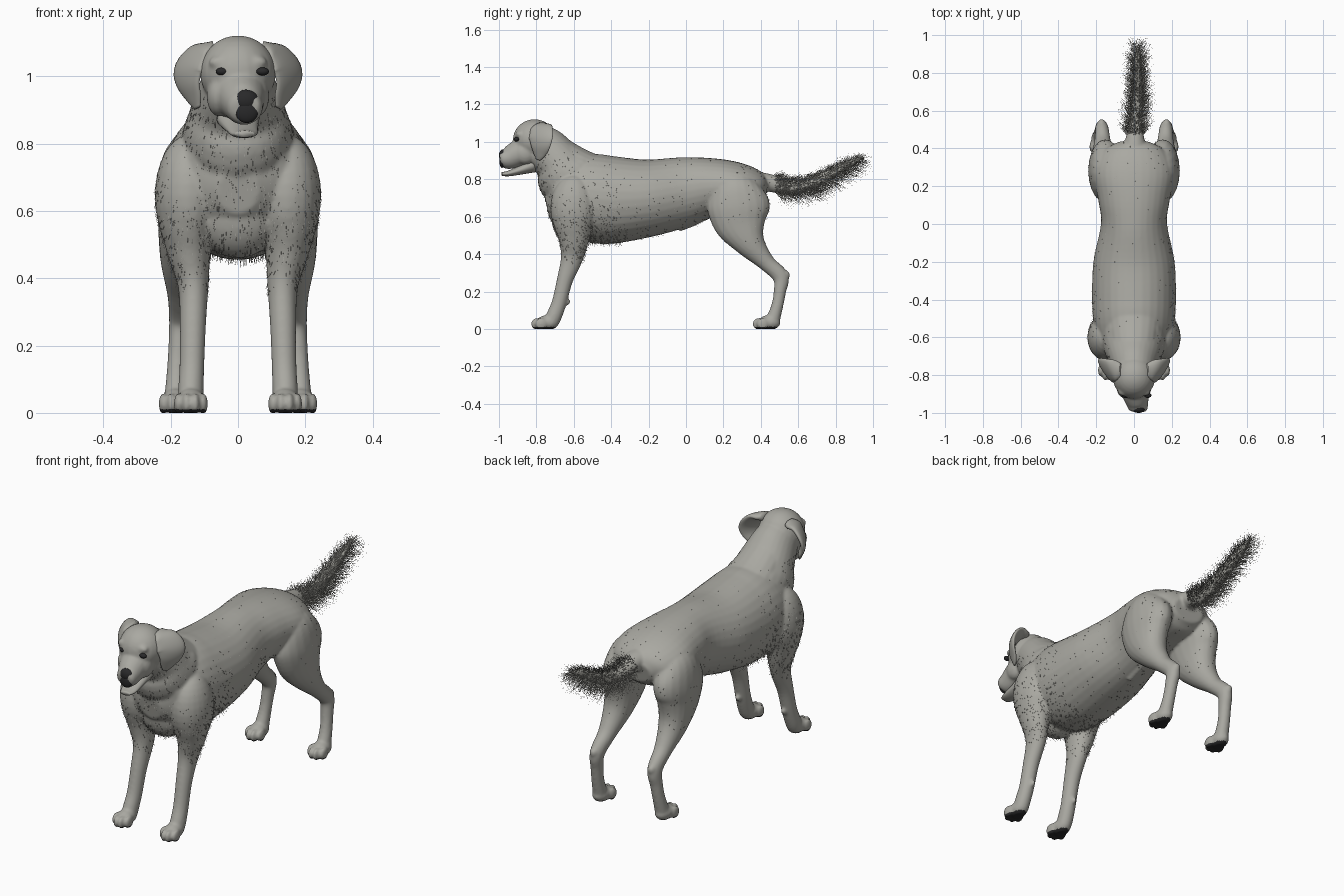
import bpy
import bmesh
import math
import random
from mathutils import Vector, Matrix

random.seed(4)
if "Cube" in bpy.data.objects:
    bpy.data.objects.remove(bpy.data.objects["Cube"])

X = Vector((1, 0, 0))


def material(name, rgb):
    mat = bpy.data.materials.new(name)
    mat.use_nodes = True
    mat.diffuse_color = (*rgb, 1)
    bsdf = mat.node_tree.nodes["Principled BSDF"]
    bsdf.inputs["Base Color"].default_value = (*rgb, 1)
    bsdf.inputs["Roughness"].default_value = 0.8
    return mat


coat = material("grey_coat", (0.4, 0.395, 0.36))
dark_skin = material("dark_skin", (0.022, 0.022, 0.023))


def spline(points, steps=5):
    """Catmull-Rom interpolation of positions and radii together."""
    p = [Vector(q) for q in points]
    p = [p[0] * 2 - p[1]] + p + [p[-1] * 2 - p[-2]]
    out = []
    for i in range(1, len(p) - 2):
        a, b, c, d = p[i - 1:i + 3]
        for k in range(steps):
            t = k / steps
            out.append((b * 2 + (c - a) * t + (a * 2 - b * 5 + c * 4 - d) * t * t
                        + (b * 3 - a - c * 3 + d) * t ** 3) * 0.5)
    return out + [p[-2]]


def tube(bm, points, axis=X, side=1, sides=20):
    """Loft ellipses along a path; each point is x, y, z, width and depth radius."""
    rows = spline([(q[0] * side, *q[1:]) for q in points])
    centres = [Vector(r[:3]) for r in rows]
    rings = []
    for i, r in enumerate(rows):
        t = (centres[min(i + 1, len(rows) - 1)] - centres[max(i - 1, 0)]).normalized()
        u = (axis - t * axis.dot(t)).normalized()
        v = t.cross(u)
        ring = []
        for k in range(sides):
            a = math.tau * k / sides
            ring.append(bm.verts.new(centres[i] + u * max(r[3], 0.003) * math.cos(a)
                                     + v * max(r[4], 0.003) * math.sin(a)))
        rings.append(ring)
    for a, b in zip(rings, rings[1:]):
        for k in range(sides):
            n = (k + 1) % sides
            bm.faces.new((a[k], a[n], b[n], b[k]))
    bm.faces.new(rings[0][::-1])
    bm.faces.new(rings[-1])


def blob(bm, centre, radii):
    place = Matrix.Translation(centre) @ Matrix.Diagonal((*radii, 1))
    bmesh.ops.create_uvsphere(bm, u_segments=24, v_segments=16, radius=1, matrix=place)


def finish(bm, name, *mats):
    bmesh.ops.recalc_face_normals(bm, faces=bm.faces[:])
    mesh = bpy.data.meshes.new(name)
    for f in bm.faces:
        f.smooth = True
    bm.to_mesh(mesh)
    bm.free()
    for m in mats:
        mesh.materials.append(m)
    obj = bpy.data.objects.new(name, mesh)
    bpy.context.scene.collection.objects.link(obj)
    return obj


# Trunk with brisket
bm = bmesh.new()
tube(bm, [(0, -.745, .66, .06, .07), (0, -.7, .67, .14, .14), (0, -.64, .69, .185, .2),
          (0, -.53, .7, .213, .235), (0, -.4, .69, .222, .235), (0, -.2, .7, .215, .207),
          (0, 0, .735, .175, .185), (0, .13, .755, .19, .16), (0, .27, .755, .212, .137),
          (0, .38, .74, .17, .105), (0, .43, .73, .09, .06)], sides=32)
blob(bm, (0, -.62, .595), (.13, .1, .135))
# Neck with a crest down to the withers
tube(bm, [(0, -.5, .72, .17, .19), (0, -.63, .82, .165, .175), (0, -.69, .9, .14, .13),
          (0, -.755, .965, .115, .12), (0, -.8, 1, .1, .1)], sides=28)
tube(bm, [(0, -.71, .945, .11, .1), (0, -.6, .88, .13, .1), (0, -.5, .835, .14, .1),
          (0, -.38, .805, .13, .1), (0, -.28, .79, .1, .08)])
# Skull and muzzle
blob(bm, (0, -.81, 1.01), (.113, .116, .111))
tube(bm, [(0, -.83, .96, .088, .095), (.01, -.9, .935, .073, .073), (.018, -.95, .913, .058, .06),
          (.022, -.98, .908, .051, .047), (.022, -.993, .906, .036, .032)])
# Tail
tube(bm, [(0, .34, .8, .08, .05), (.005, .45, .78, .05, .047), (.01, .55, .758, .037, .04),
          (.02, .66, .775, .033, .036), (.02, .76, .822, .028, .03), (.02, .86, .877, .022, .023),
          (.02, .94, .915, .007, .007)])
# Belly sheath
tube(bm, [(0, .1, .6, .02, .02), (0, .03, .572, .026, .026), (0, -.04, .538, .019, .019)])

# Legs and paws, mirrored
front_leg = [(.13, -.57, .74, .08, .11), (.15, -.6, .61, .092, .118), (.145, -.6, .48, .066, .083),
             (.133, -.61, .38, .046, .06), (.134, -.648, .26, .039, .043),
             (.137, -.678, .14, .037, .04), (.14, -.705, .07, .038, .042), (.14, -.72, .035, .038, .04)]
hind_leg = [(.09, .27, .81, .06, .08), (.125, .27, .75, .095, .13), (.15, .28, .66, .092, .168),
            (.158, .295, .56, .08, .142), (.163, .345, .455, .068, .082), (.166, .43, .355, .045, .046),
            (.17, .505, .28, .035, .043), (.176, .502, .2, .031, .033), (.181, .487, .12, .031, .032),
            (.184, .465, .05, .035, .038)]
for side in (-1, 1):
    tube(bm, front_leg, side=side)
    tube(bm, hind_leg, side=side)
    blob(bm, (side * .147, -.6, .645), (.1, .125, .18))
    blob(bm, (side * .135, -.636, .145), (.014, .018, .018))
    blob(bm, (side * .171, .53, .288), (.022, .026, .026))
    blob(bm, (side * .053, -.885, 1.04), (.034, .026, .022))
    blob(bm, (side * .055, -.86, .94), (.038, .06, .06))
    for px, py in ((.14, -.74), (.185, .445)):
        blob(bm, (side * px, py, .034), (.042, .06, .04))
        for dx, dy in ((-.037, -.035), (-.0135, -.058), (.0135, -.058), (.037, -.035)):
            blob(bm, (side * px + dx, py + dy, .027), (.0135, .032, .032))
body = finish(bm, "body", coat)

# Fuse the parts into one smooth skin
remesh = body.modifiers.new("fuse", "REMESH")
remesh.mode = "VOXEL"
remesh.voxel_size = 0.0068
relax = body.modifiers.new("relax", "SMOOTH")
relax.factor = 0.5
relax.iterations = 7
bpy.context.view_layer.update()
graph = bpy.context.evaluated_depsgraph_get()
skin = bpy.data.meshes.new_from_object(body.evaluated_get(graph))
body.modifiers.clear()
body.data = skin
skin.materials.clear()
for m in (coat, dark_skin):
    skin.materials.append(m)

# Flat soles with dark pads
for v in skin.vertices:
    v.co.z = max(v.co.z, 0)
for p in skin.polygons:
    p.use_smooth = True
    p.material_index = 1 if p.center.z < 0.011 else 0

# Lower jaw, slightly open
bm = bmesh.new()
tube(bm, [(0, -.82, .875, .065, .04), (.01, -.89, .848, .05, .024),
          (.018, -.95, .831, .041, .015), (.02, -.985, .828, .028, .01)])
finish(bm, "lower_jaw", coat)

# Nose running down to the lip
bm = bmesh.new()
blob(bm, (.024, -.978, .928), (.037, .022, .032))
blob(bm, (.026, -.983, .897), (.035, .015, .036))
finish(bm, "nose", dark_skin)

# Hanging ears, front edge against the cheek, and eyes
ear = [(.07, -.775, 1.083, .04, .022), (.112, -.775, 1.07, .063, .02),
       (.145, -.775, 1.025, .075, .017), (.147, -.78, .98, .062, .014),
       (.13, -.785, .935, .038, .012), (.12, -.79, .905, .014, .006)]
for side, label in ((1, "left"), (-1, "right")):
    bm = bmesh.new()
    tube(bm, ear, axis=Vector((side * .55, .83, 0)), side=side)
    finish(bm, label + "_ear", coat)
    bm = bmesh.new()
    blob(bm, (.013 + side * .06, -.907, 1.014), (.019, .014, .012))
    finish(bm, label + "_eye", dark_skin)


def hair(name, faces, count, flow, lift, length, width):
    """Scatter thin tapering strands over the chosen faces."""
    strands = bmesh.new()
    for _ in range(count):
        f = random.choice(faces)
        way = (f.normal * lift * random.uniform(.5, 1.2) + flow
               + Vector([random.uniform(-.2, .2) for _ in range(3)])).normalized()
        tip = f.center + way * length * random.uniform(.4, 1) * (1.1 - .5 * f.normal.z)
        tip.y = min(tip.y, 1)
        across = way.cross(Vector([random.uniform(-1, 1) for _ in range(3)])).normalized() * width
        corners = (f.center - across, f.center + across, tip)
        strands.faces.new([strands.verts.new(c) for c in corners])
    finish(strands, name, coat)


# Bushy tail, a ruff over chest, neck and shoulders, and a sparse back
tail_faces = [p for p in skin.polygons if p.center.y > .47 and p.center.z > .65]
hair("tail_hair", tail_faces, 3200, Vector((0, .7, .1)), .8, .085, .0009)
ruff_faces = [p for p in skin.polygons if -.8 < p.center.y < -.35 and .35 < p.center.z < .95]
hair("ruff_hair", ruff_faces, 3500, Vector((0, .35, -.8)), .3, .02, .0008)
back_faces = [p for p in skin.polygons if -.35 < p.center.y < .5 and p.center.z > .45]
hair("back_hair", back_faces, 1200, Vector((0, .8, -.3)), .25, .014, .0007)
